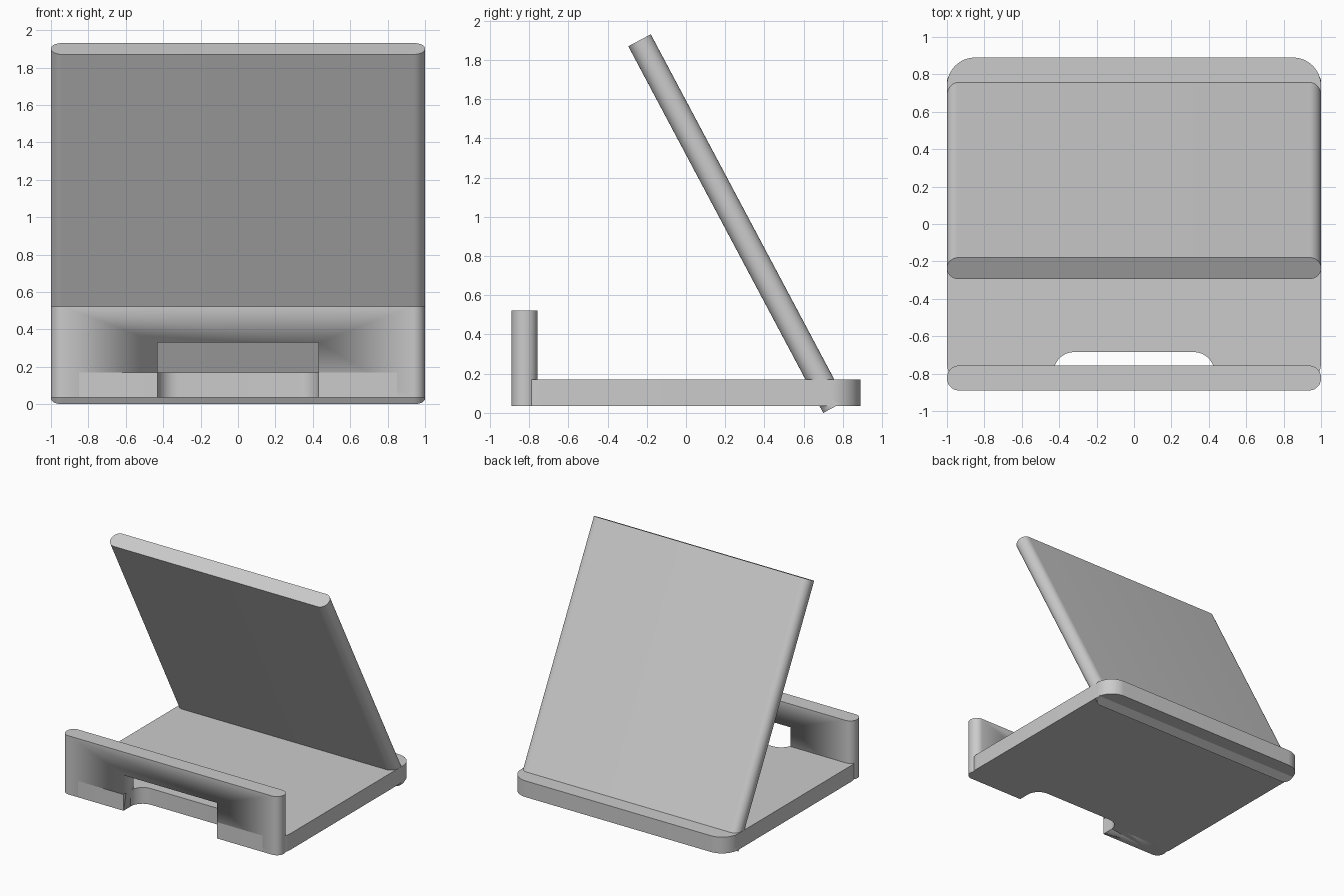
import bpy
import bmesh
from math import cos, sin, pi, radians
from mathutils import Matrix, Vector

cube = bpy.data.objects.get("Cube")
if cube:
    bpy.data.objects.remove(cube)

grey = bpy.data.materials.new("plain_grey")
grey.use_nodes = True
grey.diffuse_color = (0.6, 0.6, 0.6, 1)
grey.node_tree.nodes["Principled BSDF"].inputs["Base Color"].default_value = grey.diffuse_color


def rounded_outline(corners, steps=12):
    """Turn (x, y, radius) corners into an outline with arcs."""
    points = []
    for i, (x, y, r) in enumerate(corners):
        p = Vector((x, y))
        if r == 0:
            points.append(p)
            continue
        u = (Vector(corners[i - 1][:2]) - p).normalized()
        v = (Vector(corners[(i + 1) % len(corners)][:2]) - p).normalized()
        for k in range(steps + 1):
            a = pi / 2 * k / steps
            points.append(p + r * (u + v) - r * (cos(a) * v + sin(a) * u))
    return points


def rectangle(x, y0, y1, r):
    return [(-x, y0, r), (x, y0, r), (x, y1, r), (-x, y1, r)]


def slab(name, corners, z0, z1):
    """Extrude a rounded outline upwards from z0 to z1."""
    bm = bmesh.new()
    face = bm.faces.new([bm.verts.new((p.x, p.y, z0)) for p in rounded_outline(corners)])
    top = bmesh.ops.extrude_face_region(bm, geom=[face])["geom"]
    bmesh.ops.translate(bm, vec=(0, 0, z1 - z0),
                        verts=[g for g in top if isinstance(g, bmesh.types.BMVert)])
    bmesh.ops.recalc_face_normals(bm, faces=bm.faces)
    mesh = bpy.data.meshes.new(name)
    bm.to_mesh(mesh)
    bm.free()
    mesh.materials.append(grey)
    obj = bpy.data.objects.new(name, mesh)
    bpy.context.collection.objects.link(obj)
    bpy.ops.object.select_all(action="DESELECT")
    obj.select_set(True)
    bpy.context.view_layer.objects.active = obj
    bpy.ops.object.shade_smooth_by_angle(angle=radians(30))
    return obj


FRONT, BACK, BOTTOM = -0.89, 0.89, 0.035
OPENING = 0.43

# Base plate with a rounded finger notch in its front edge
slab("base_plate", [
    (-1, FRONT, 0.15), (-OPENING, FRONT, 0), (-OPENING, -0.685, 0.11),
    (OPENING, -0.685, 0.11), (OPENING, FRONT, 0), (1, FRONT, 0.15),
    (1, BACK, 0.15), (-1, BACK, 0.15)], BOTTOM, 0.17)

# Front lip with a rectangular opening
lip = slab("front_lip", rectangle(1, FRONT, -0.757, 0.064), BOTTOM, 0.523)
cutter = slab("opening_cutter", rectangle(OPENING, -1, -0.7, 0), -0.1, 0.33)
cut = lip.modifiers.new("opening", "BOOLEAN")
cut.object = cutter
cut.operation = "DIFFERENCE"
cut.solver = "EXACT"
bpy.context.view_layer.objects.active = lip
bpy.ops.object.modifier_apply(modifier=cut.name)
bpy.data.objects.remove(cutter)

# Back rest leaning forward, pivoting on its lower front edge
rest = slab("back_rest", rectangle(1, 0, 0.13, 0.062), 0, 2.118)
rest.data.transform(Matrix.Translation((0, 0.7, 0)) @ Matrix.Rotation(radians(28), 4, "X"))
